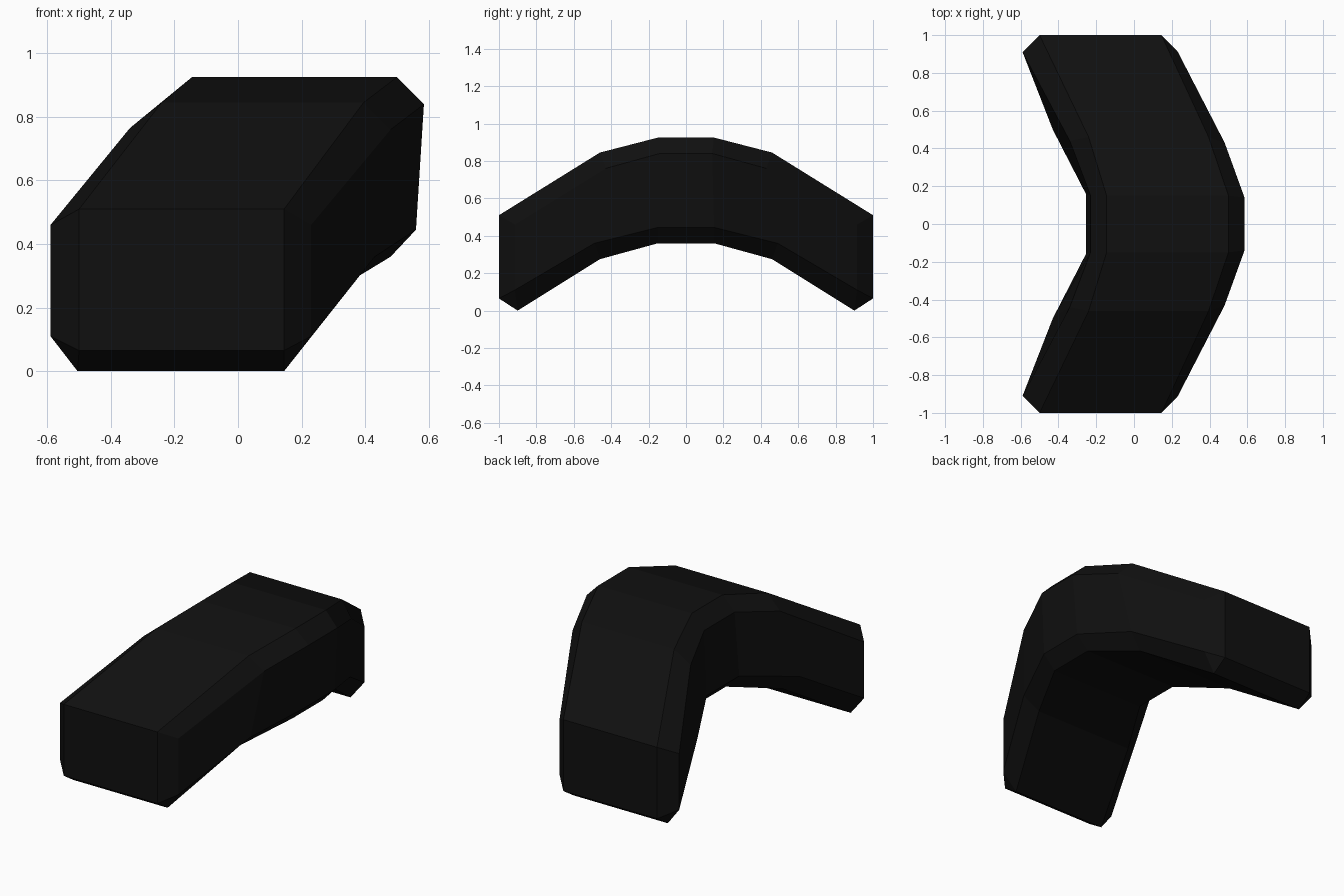
import bpy, bmesh

if "Cube" in bpy.data.objects:
    bpy.data.objects.remove(bpy.data.objects["Cube"])

# One flat near-black colour
black = bpy.data.materials.new("near_black")
black.diffuse_color = (0.005, 0.005, 0.005, 1)
black.use_nodes = True
black.node_tree.nodes["Principled BSDF"].inputs["Base Color"].default_value = black.diffuse_color

# Chamfered sections of the front half, from the end cap to the middle.
# Order: top left, top right, right top, right bottom,
#        bottom right, bottom left, left bottom, left top
TL, TR = (-0.50, -1, 0.51), (0.145, -1, 0.51)
BR, BL = (0.145, -1, 0.065), (-0.50, -1, 0.065)
half = [
    [TL, TR, TR, BR, BR, BL, BL, TL],
    [TL, TR, (0.23, -0.915, 0.46), (0.23, -0.915, 0.11),
     (0.145, -0.90, 0), (-0.505, -0.90, 0), (-0.59, -0.91, 0.11), (-0.59, -0.91, 0.46)],
    [(-0.24, -0.46, 0.845), (0.395, -0.46, 0.845), (0.48, -0.43, 0.76), (0.43, -0.49, 0.36),
     (0.34, -0.46, 0.275), (-0.34, -0.46, 0.275), (-0.43, -0.50, 0.36), (-0.34, -0.44, 0.765)],
    [(-0.145, -0.15, 0.925), (0.50, -0.15, 0.925), (0.585, -0.14, 0.84), (0.56, -0.15, 0.445),
     (0.48, -0.15, 0.36), (-0.17, -0.15, 0.36), (-0.255, -0.16, 0.445), (-0.23, -0.15, 0.84)],
]
# Mirror the sections to the back half
rings = half + [[(x, -y, z) for x, y, z in r] for r in reversed(half)]

bm = bmesh.new()
cache = {}


def vert(p):
    if p not in cache:
        cache[p] = bm.verts.new(p)
    return cache[p]


def face(points):
    unique = list(dict.fromkeys(points))
    if len(unique) > 2:
        bm.faces.new([vert(p) for p in unique])


# Skin between neighbouring sections, then the two end caps
for a, b in zip(rings, rings[1:]):
    for i in range(8):
        j = (i + 1) % 8
        face([a[i], a[j], b[j], b[i]])
face(rings[0])
face(rings[-1])
bmesh.ops.recalc_face_normals(bm, faces=bm.faces)

mesh = bpy.data.meshes.new("bent_beam")
bm.to_mesh(mesh)
bm.free()
mesh.materials.append(black)
beam = bpy.data.objects.new("bent_beam", mesh)
bpy.context.collection.objects.link(beam)
